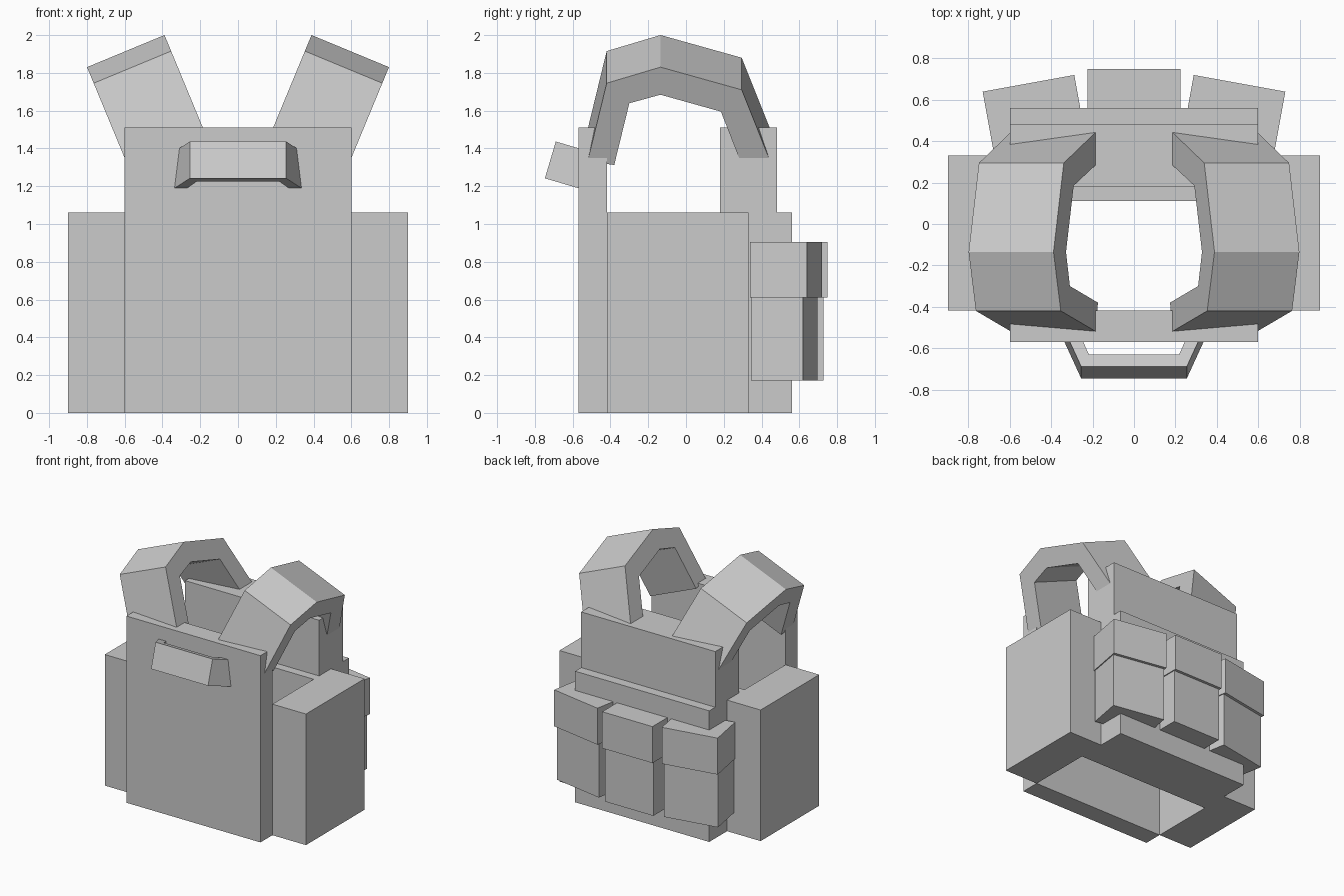
import bpy
import bmesh
from math import radians
from mathutils import Matrix, Vector

default = bpy.data.objects.get("Cube")
if default:
    bpy.data.objects.remove(default, do_unlink=True)

fabric = bpy.data.materials.new("light grey fabric")
fabric.use_nodes = True
grey = (0.6, 0.6, 0.6, 1)
fabric.diffuse_color = grey
fabric.node_tree.nodes["Principled BSDF"].inputs["Base Color"].default_value = grey


def add_object(name, bm, matrix=Matrix()):
    bmesh.ops.transform(bm, matrix=matrix, verts=bm.verts)
    bmesh.ops.recalc_face_normals(bm, faces=bm.faces)
    mesh = bpy.data.meshes.new(name)
    bm.to_mesh(mesh)
    bm.free()
    mesh.materials.append(fabric)
    obj = bpy.data.objects.new(name, mesh)
    bpy.context.collection.objects.link(obj)
    return obj


def box(name, x, y, z, matrix=Matrix()):
    """Box from (low, high) pairs."""
    bm = bmesh.new()
    bmesh.ops.create_cube(bm, size=1)
    for v in bm.verts:
        v.co = Vector([(a + b) / 2 + c * (b - a) for c, (a, b) in zip(v.co, (x, y, z))])
    return add_object(name, bm, matrix)


def extruded(name, points, direction, matrix):
    """Closed profile swept along a direction."""
    bm = bmesh.new()
    face = bm.faces.new([bm.verts.new(p) for p in points])
    new = bmesh.ops.extrude_face_region(bm, geom=[face])["geom"]
    moved = [g for g in new if isinstance(g, bmesh.types.BMVert)]
    bmesh.ops.translate(bm, vec=direction, verts=moved)
    return add_object(name, bm, matrix)


# Vest body
box("front_panel", (-0.6, 0.6), (-0.57, -0.417), (0, 1.51))
box("lower_back_panel", (-0.6, 0.6), (0.11, 0.56), (0, 1.06))
box("upper_back_panel", (-0.6, 0.6), (0.18, 0.483), (1.06, 1.51))

# Shoulder strap profile in its tilted frame: (depth, height)
outer = [(-0.52, 1.46), (-0.42, 1.905), (-0.135, 1.997), (0.295, 1.867), (0.445, 1.46)]
inner = [(0.285, 1.465), (0.185, 1.742), (-0.3, 1.79), (-0.38, 1.436)]
inner.insert(2, (-0.135, 1.839))
profile = [(-0.406, y, z) for y, z in outer + inner]

for side, name in ((1, "left"), (-1, "right")):
    mirror = Matrix.Diagonal((side, 1, 1, 1))
    box(name + "_side_panel", (0.6, 0.9), (-0.417, 0.332), (0, 1.06), mirror)
    extruded(name + "_shoulder_strap", profile, (0.444, 0, 0),
             mirror @ Matrix.Rotation(radians(22.5), 4, "Y"))

# Three back pouches, the outer two turned outward
for name, x, y, turn in (("left", 0.51, 0.68, -10.3),
                         ("middle", 0, 0.75, 0),
                         ("right", -0.51, 0.68, 10.3)):
    place = Matrix.Translation((x, y, 0)) @ Matrix.Rotation(radians(turn), 4, "Z")
    box(name + "_pouch", (-0.217, 0.217), (-0.303, -0.023), (0.172, 0.61), place)
    box(name + "_pouch_lid", (-0.225, 0.225), (-0.306, 0), (0.61, 0.905), place)

# Tilted carry handle, a flat band bent into a U
half = [(0.255, 0), (0.365, 0.25), (0.297, 0.25), (0.218, 0.06)]
band = half + [(-x, y) for x, y in reversed(half)]
tilt = Matrix.Translation((0, -0.747, 1.242)) @ Matrix.Rotation(radians(-16.5), 4, "X")
extruded("carry_handle", [(x, y, 0) for x, y in band], (0, 0, 0.203), tilt)
